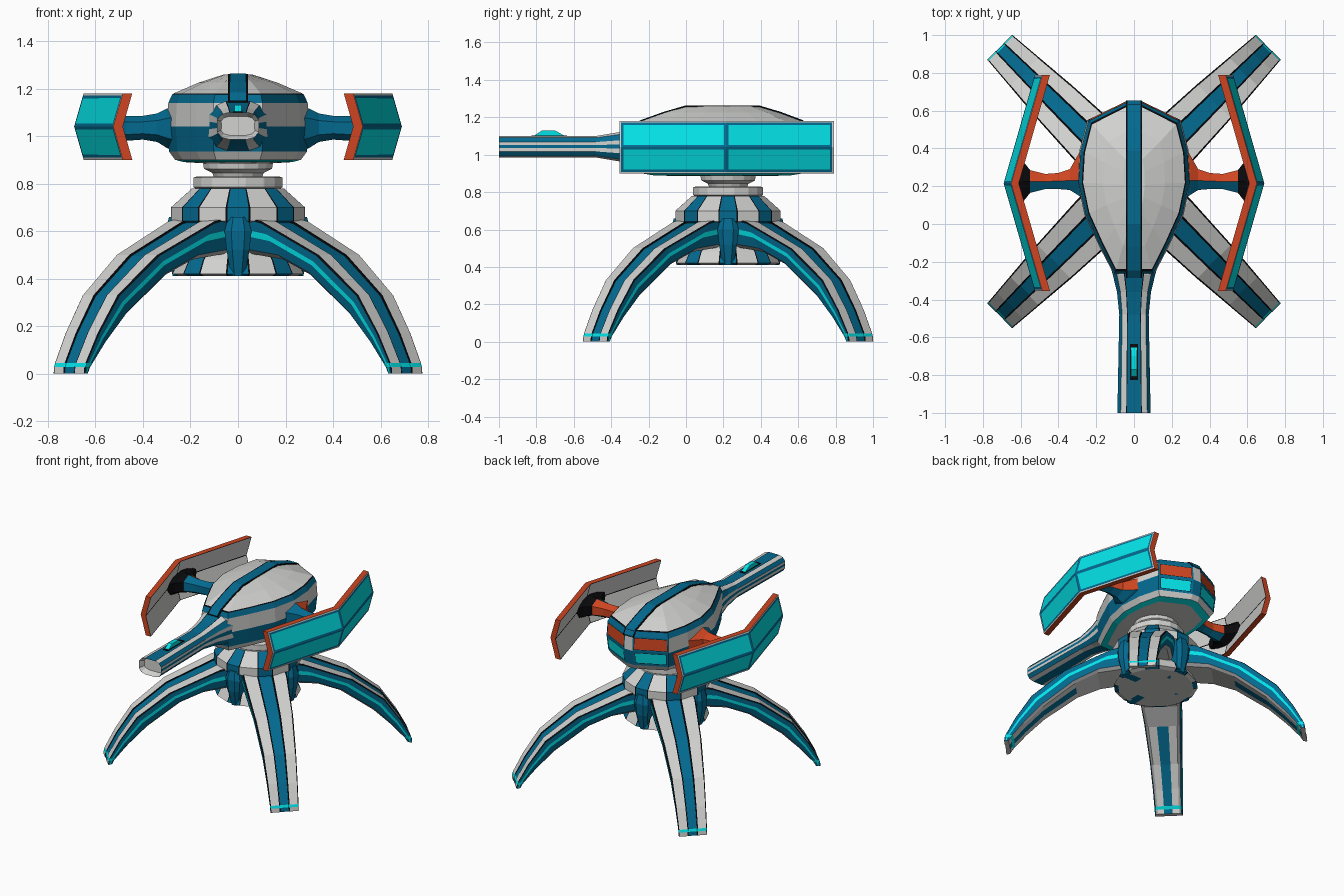
import bpy, bmesh, math
from mathutils import Vector

if "Cube" in bpy.data.objects:
    bpy.data.objects.remove(bpy.data.objects["Cube"])

COLOURS = {
    "white": (0.65, 0.65, 0.64), "grey": (0.45, 0.45, 0.45), "blue": (0.001, 0.145, 0.28),
    "cyan": (0.001, 0.80, 0.84), "orange": (0.62, 0.06, 0.015), "black": (0.003, 0.003, 0.004)}
MATS = []
for n, c in COLOURS.items():
    m = bpy.data.materials.new(n)
    m.diffuse_color = (*c, 1)
    m.use_nodes = True
    m.node_tree.nodes["Principled BSDF"].inputs["Base Color"].default_value = m.diffuse_color
    MATS.append(m)
W, G, B, C, O, K = range(6)
CY = 0.225  # y of the base centre


def finish(name, bm):
    bmesh.ops.recalc_face_normals(bm, faces=bm.faces[:])
    me = bpy.data.meshes.new(name)
    bm.to_mesh(me)
    bm.free()
    for m in MATS:
        me.materials.append(m)
    ob = bpy.data.objects.new(name, me)
    bpy.context.collection.objects.link(ob)
    return ob


def loft(rings, mat, caps=(W, W)):
    """Skin closed rings; mat(i, j) colours band i, column j."""
    bm = bmesh.new()
    vs = [[bm.verts.new(p) for p in r] for r in rings]
    n = len(rings[0])
    for i in range(len(vs) - 1):
        for j in range(n):
            k = (j + 1) % n
            f = bm.faces.new((vs[i][j], vs[i][k], vs[i + 1][k], vs[i + 1][j]))
            f.material_index = mat(i, j)
    for ring, c in zip((vs[0], vs[-1]), caps):
        bm.faces.new(ring).material_index = c
    bmesh.ops.recalc_face_normals(bm, faces=bm.faces[:])
    return bm


def panel(bm, faces, width, frame, fill):
    """Inset each face: the border takes one colour, the middle another."""
    r = bmesh.ops.inset_individual(bm, faces=faces, thickness=width)
    for f in r["faces"]:
        f.material_index = frame
    for f in faces:
        f.material_index = fill


# Legs: curved, striped, tapering to the foot, one per diagonal
TOP = [(0.14, 0.67), (0.28, 0.64), (0.60, 0.50), (0.82, 0.33), (0.93, 0.17), (0.997, 0.045), (1.003, 0.028), (1.006, 0.0)]
BOT = [(0.14, 0.51), (0.38, 0.48), (0.53, 0.415), (0.75, 0.25), (0.87, 0.13), (0.945, 0.043), (0.96, 0.026), (0.975, 0.0)]
half = [(0.30, 0.94), (0.32, 0.98), (0.37, 1), (0.94, 1), (1, 0.95), (0.99, 0.66), (0.98, 0.48), (0.9, 0.12),
        (0.75, 0), (0.3, 0)]
section = half + [(-v, t) for v, t in reversed(half)]
hm = [K, K, W, K, B, C, B, G, W]
leg_cols = hm + [B] + hm[::-1] + [B]


def leg_colour(i, j):
    if i == 5:
        return C
    return W if j == 9 and i < 2 else leg_cols[j]


for q, label in enumerate(("back_right", "back_left", "front_left", "front_right")):
    a = math.radians(45 + 90 * q)
    d, s = Vector((math.cos(a), math.sin(a), 0)), Vector((-math.sin(a), math.cos(a), 0))
    rings = []
    for (rt, zt), (rb, zb) in zip(TOP, BOT):
        w = min(0.094 + 0.085 * (1 - rt), 0.145)
        rings.append([Vector((0, CY, zb + (zt - zb) * t)) + d * (rb + (rt - rb) * t) + s * v * w
                      for v, t in section])
    finish("leg_" + label, loft(rings, leg_colour, (W, W)))

# Hub: blue stripes with dark edges on axes and diagonals
angles = [math.radians(45 * k + e) for k in range(8) for e in (-10.5, -9, 9, 10.5)]


def turned(name, prof, mat):
    rings = [[(r * math.cos(a), CY + r * math.sin(a), z) for a in angles] for z, r in prof]
    return finish(name, loft(rings, mat))


turned("hub", [(0.41, 0.25), (0.42, 0.28), (0.48, 0.25), (0.53, 0.20), (0.62, 0.21), (0.642, 0.285), (0.70, 0.285),
               (0.78, 0.195)], lambda i, j: (K, B, K, W)[j % 4])
turned("collar", [(0.775, 0.175), (0.785, 0.19), (0.825, 0.19), (0.83, 0.175)], lambda i, j: W)
turned("neck", [(0.82, 0.10), (0.845, 0.11), (0.862, 0.145), (0.89, 0.15)], lambda i, j: W)

# Blue pods between the legs
for q in range(4):
    a = math.radians(90 * q)
    d, s = Vector((math.cos(a), math.sin(a), 0)), Vector((-math.sin(a), math.cos(a), 0))
    rings = [[Vector((0, CY, z)) + d * r + s * v for v, r in
              ((-w, 0.15), (-w, ro - 0.02), (-w * .5, ro), (w * .5, ro), (w, ro - 0.02), (w, 0.15))]
             for z, w, ro in ((0.41, 0.03, 0.275), (0.52, 0.048, 0.30), (0.60, 0.057, 0.305), (0.66, 0.04, 0.29))]
    finish("hub_pod", loft(rings, lambda i, j: B, (B, B)))

# Turret body: egg-shaped outline with a blunt V at the rear, stacked in layers
right = [(0.03, 0.655), (0.235, 0.55), (0.275, 0.39), (0.285, 0.22), (0.25, 0.05), (0.17, -0.13), (0.10, -0.27)]
outline = right + [(-x, y) for x, y in reversed(right)]
LAYERS = [(0.885, 0.5, 0.5, W), (0.89, 0.8, 0.8, C), (0.90, 0.93, 0.93, W), (0.935, 1.02, 0.97, B),
          (1.04, 1.05, 1.0, W), (1.14, 1.03, 0.985, B), (1.175, 0.97, 0.955, K), (1.18, 0.945, 0.935, W),
          (1.225, 0.58, 0.67, W), (1.26, 0.2, 0.41, W)]
rings = [[(x * sx, 0.2 + (y - 0.2) * sy, z) for x, y in outline] for z, sx, sy, _ in LAYERS]
bm = loft(rings, lambda i, j: LAYERS[i][3])
for z0, z1, c in ((0.93, 1.04, C), (1.04, 1.14, O)):  # two wide rear panels per row
    rear = []
    for f in bm.faces:
        p = f.calc_center_median()
        if z0 < p.z < z1 and p.y > 0.53 and abs(p.x) > 0.05:
            rear.append(f)
    panel(bm, rear, 0.012 if c == O else 0.02, B, c)
    panel(bm, rear, 0.004, K, c)
finish("turret_body", bm)

# Stripe over the dome, with dark edging
path = [(-0.285, 1.145), (-0.245, 1.18), (-0.12, 1.225), (0.0, 1.26), (0.39, 1.26), (0.507, 1.225),
        (0.627, 1.18), (0.655, 1.14)]
for name, w, up, c in (("dome_stripe_edge", 0.043, 0.002, K), ("dome_stripe", 0.034, 0.004, B)):
    rings = [[(-w, y, z + up), (w, y, z + up), (w, y, z - 0.004), (-w, y, z - 0.004)] for y, z in path]
    finish(name, loft(rings, lambda i, j: c, (c, c)))

# Cannon: striped barrel flaring into the body, hollow muzzle
side = [(0.42, 1), (0.47, 1), (0.8, 0.92), (1, 0.72), (1, 0.58), (1, 0.44), (1, 0.28), (0.8, 0.08), (0.42, 0)]
barrel = side + [(-x, t) for x, t in reversed(side)]
sm = [K, W, B, W, B, W, B, W]
cols = sm + [B] + sm[::-1] + [B]
rings = [[(x * w, y, z0 + (z1 - z0) * t) for x, t in barrel] for y, w, z0, z1 in
         ((-0.15, 0.145, 0.93, 1.15), (-0.27, 0.112, 0.94, 1.145), (-0.36, 0.09, 0.965, 1.12),
          (-0.48, 0.078, 0.985, 1.10), (-1.0, 0.088, 0.985, 1.10))]
bm = loft(rings, lambda i, j: cols[j])
muzzle = [f for f in bm.faces if f.calc_center_median().y < -0.99]
panel(bm, muzzle, 0.018, W, W)
bmesh.ops.translate(bm, verts=muzzle[0].verts[:], vec=(0, 0.04, 0))
finish("cannon", bm)

# Sight on top of the barrel, on a dark plate
rings = [[(x, y, z) for y, z in ((-0.82, 1.095), (-0.77, 1.13), (-0.70, 1.13), (-0.64, 1.095))] for x in (-0.015, 0.015)]
finish("sight", loft(rings, lambda i, j: C, (C, C)))
rings = [[(x, y, z) for x, y in ((-0.02, -0.825), (0.02, -0.825), (0.02, -0.635), (-0.02, -0.635))] for z in (1.097, 1.103)]
finish("sight_plate", loft(rings, lambda i, j: K, (K, K)))

# Arms and bent wing shields, both sides
ARM = [(0.22, 0.10, 0.50, 0.92, 1.14), (0.30, 0.155, 0.36, 0.95, 1.115), (0.34, 0.18, 0.29, 0.975, 1.095),
       (0.40, 0.185, 0.27, 0.985, 1.085), (0.47, 0.185, 0.265, 0.98, 1.085), (0.55, 0.165, 0.285, 0.97, 1.095),
       (0.585, 0.12, 0.33, 0.965, 1.10), (0.612, 0.02, 0.43, 0.96, 1.11)]
arm_cols = [O, O, B, B, B, B]
for sx, label in ((1, "right"), (-1, "left")):
    rings = []
    for x, y0, y1, z0, z1 in ARM:
        m, h = min((y0 + y1) / 2, 0.23), (z1 - z0)
        rings.append([(sx * x, y, z) for y, z in ((m, z1), (y1, z0 + .75 * h), (y1, z0 + .25 * h), (m, z0),
                                                  (y0, z0 + .25 * h), (y0, z0 + .75 * h))])
    finish("arm_" + label, loft(rings, lambda i, j: K if i >= 5 else arm_cols[j], (W, K)))

    bm = bmesh.new()
    ys, zs = (-0.355, 0.215, 0.79), (0.90, 1.04, 1.18)
    grid = {}
    for k, thick in enumerate((0, 0.04)):
        for i, y in enumerate(ys):
            for j, z in enumerate(zs):
                x = (0.69 if i == 1 else 0.525) - (0.04 if j != 1 else 0) - thick
                grid[k, i, j] = bm.verts.new((sx * x, y, z))
    sheets = ([], [])
    for k in (0, 1):
        for i in (0, 1):
            for j in (0, 1):
                sheets[k].append(bm.faces.new([grid[k, i, j], grid[k, i + 1, j], grid[k, i + 1, j + 1], grid[k, i, j + 1]]))
    loop = [(0, 0), (1, 0), (2, 0), (2, 1), (2, 2), (1, 2), (0, 2), (0, 1)]
    for p, q in zip(loop, loop[1:] + loop[:1]):
        bm.faces.new([grid[0, *p], grid[0, *q], grid[1, *q], grid[1, *p]]).material_index = O
    bmesh.ops.recalc_face_normals(bm, faces=bm.faces[:])
    border = bmesh.ops.inset_region(bm, faces=sheets[0], thickness=0.009, use_even_offset=True)
    for f in border["faces"]:
        f.material_index = W
    panel(bm, sheets[0], 0.018, B, C)
    panel(bm, sheets[1], 0.005, K, W)
    finish("wing_" + label, bm)
